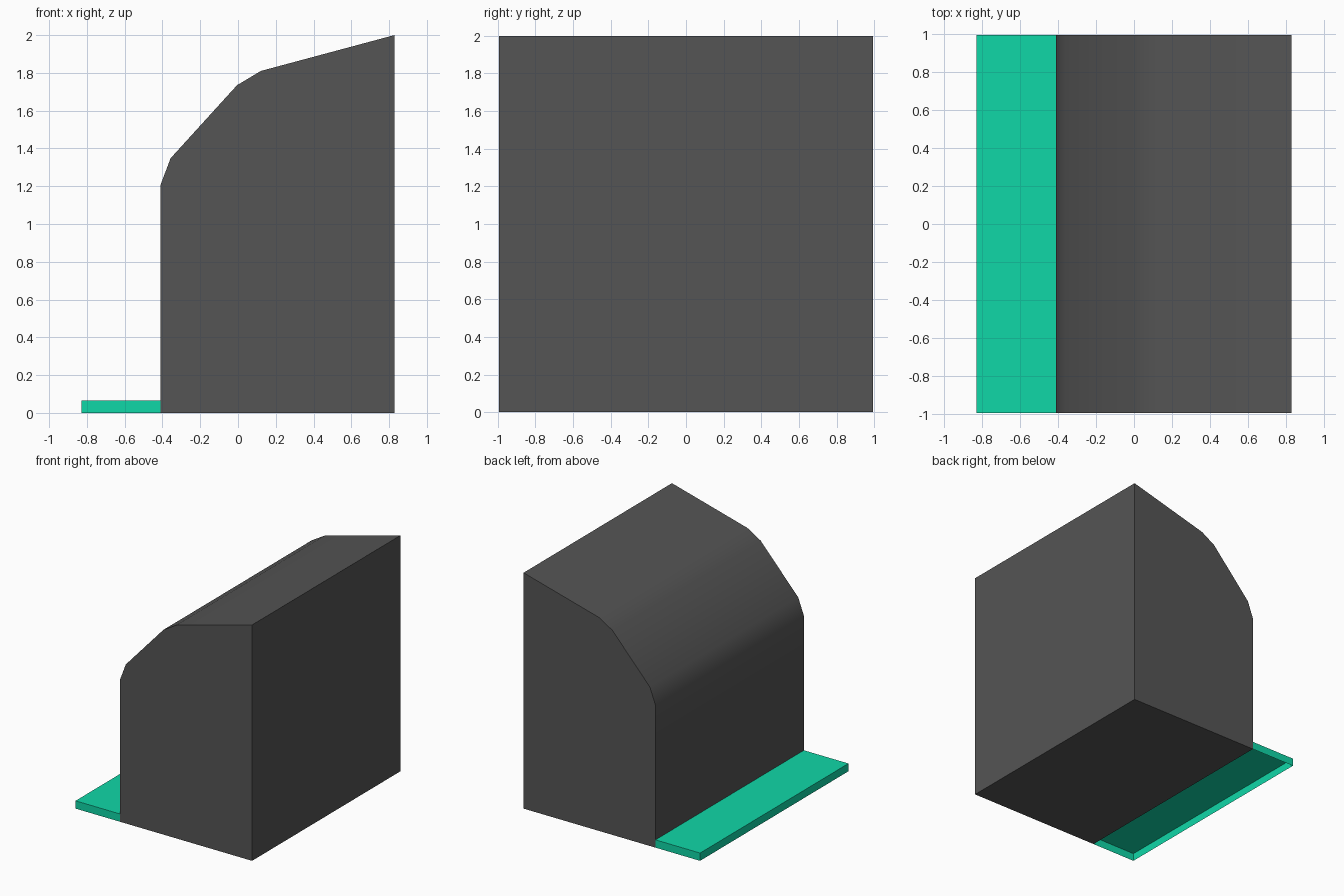
import bpy, bmesh
from math import radians

if "Cube" in bpy.data.objects:
    bpy.data.objects.remove(bpy.data.objects["Cube"])

HALF_X, HALF_Y = 0.828, 0.994
FRONT_X = -0.41


def extrude_profile(name, points, color):
    """Extrude an x-z profile along y across the full depth."""
    bm = bmesh.new()
    face = bm.faces.new([bm.verts.new((x, -HALF_Y, z)) for x, z in points])
    ext = bmesh.ops.extrude_face_region(bm, geom=[face], use_keep_orig=True)
    verts = [g for g in ext["geom"] if isinstance(g, bmesh.types.BMVert)]
    bmesh.ops.translate(bm, verts=verts, vec=(0, 2 * HALF_Y, 0))
    bmesh.ops.recalc_face_normals(bm, faces=bm.faces)
    return finish(name, bm, color)


def finish(name, bm, color):
    mesh = bpy.data.meshes.new(name)
    bm.to_mesh(mesh)
    bm.free()
    obj = bpy.data.objects.new(name, mesh)
    bpy.context.collection.objects.link(obj)
    mat = bpy.data.materials.new(name + "_color")
    mat.diffuse_color = color
    mat.use_nodes = True
    mat.node_tree.nodes["Principled BSDF"].inputs["Base Color"].default_value = mat.diffuse_color
    mesh.materials.append(mat)
    return obj


# Dark body with a faceted, smooth-shaded shoulder
body = extrude_profile("body", [
    (FRONT_X, 0), (HALF_X, 0), (HALF_X, 2), (0.12, 1.81),
    (-0.005, 1.735), (-0.357, 1.348), (FRONT_X, 1.207)],
    (0.09, 0.09, 0.09, 1))
bpy.context.view_layer.objects.active = body
body.select_set(True)
bpy.ops.object.shade_smooth_by_angle(angle=radians(30))

# Thin green ledge: a shell open underneath and against the body
H = 0.066
bm = bmesh.new()
bmesh.ops.create_cube(bm, size=1)
bmesh.ops.scale(bm, verts=bm.verts, vec=(FRONT_X + HALF_X, 2 * HALF_Y, H))
bmesh.ops.translate(bm, verts=bm.verts, vec=((FRONT_X - HALF_X) / 2, 0, H / 2))
bm.normal_update()
hidden = [f for f in bm.faces if f.normal.z < -0.9 or f.normal.x > 0.9]
bmesh.ops.delete(bm, geom=hidden, context="FACES")
finish("ledge", bm, (0.005, 0.68, 0.39, 1))
